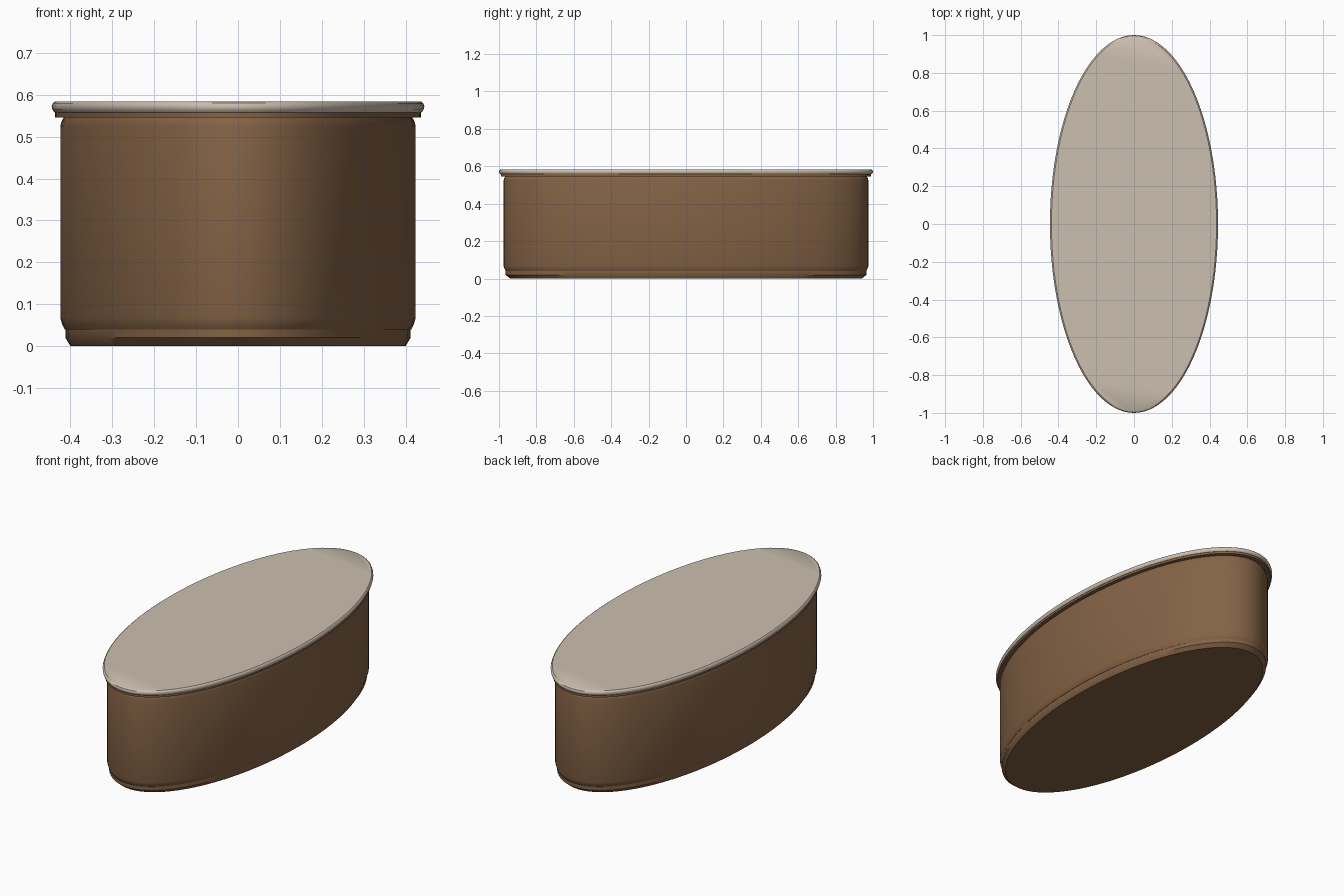
import bpy, bmesh, math

cube = bpy.data.objects.get("Cube")
if cube:
    bpy.data.objects.remove(cube, do_unlink=True)

SEGMENTS = 96


def make_material(name, rgb):
    mat = bpy.data.materials.new(name)
    mat.use_nodes = True
    colour = (*rgb, 1.0)
    mat.diffuse_color = colour
    bsdf = mat.node_tree.nodes["Principled BSDF"]
    bsdf.inputs["Base Color"].default_value = colour
    bsdf.inputs["Roughness"].default_value = 0.6
    return mat


def oval_solid(name, profile, mat):
    """Loft a closed solid through oval rings given as (half width, half length, height)."""
    bm = bmesh.new()
    rings = []
    for rx, ry, z in profile:
        angles = [math.tau * i / SEGMENTS for i in range(SEGMENTS)]
        rings.append([bm.verts.new((rx * math.cos(a), ry * math.sin(a), z)) for a in angles])
    for low, high in zip(rings, rings[1:]):
        for i in range(SEGMENTS):
            j = (i + 1) % SEGMENTS
            bm.faces.new((low[i], low[j], high[j], high[i]))
    bm.faces.new(rings[0][::-1])
    bm.faces.new(rings[-1])
    mesh = bpy.data.meshes.new(name)
    bm.to_mesh(mesh)
    bm.free()
    mesh.materials.append(mat)
    obj = bpy.data.objects.new(name, mesh)
    bpy.context.collection.objects.link(obj)
    bpy.ops.object.select_all(action="DESELECT")
    obj.select_set(True)
    bpy.context.view_layer.objects.active = obj
    bpy.ops.object.shade_smooth_by_angle(angle=math.radians(35))
    return obj


brown = make_material("warm brown", (0.23, 0.123, 0.06))
cream = make_material("pale cream", (0.60, 0.52, 0.43))

# Recessed foot with a chamfered lower edge
oval_solid("base_foot", [
    (0.400, 0.940, 0.0),
    (0.412, 0.965, 0.02),
    (0.412, 0.965, 0.04),
], brown)

# Main wall with softened top and bottom edges
oval_solid("body", [
    (0.414, 0.963, 0.04),
    (0.420, 0.971, 0.053),
    (0.424, 0.975, 0.067),
    (0.424, 0.975, 0.525),
    (0.421, 0.972, 0.537),
    (0.416, 0.966, 0.546),
], brown)

# Thin collar below the lid
oval_solid("lid_collar", [
    (0.437, 0.990, 0.546),
    (0.437, 0.990, 0.558),
], brown)

# Overhanging flat lid with a rounded rim
oval_solid("lid", [
    (0.438, 0.992, 0.558),
    (0.443, 0.998, 0.564),
    (0.445, 1.000, 0.572),
    (0.442, 0.997, 0.580),
    (0.437, 0.991, 0.584),
], cream)
